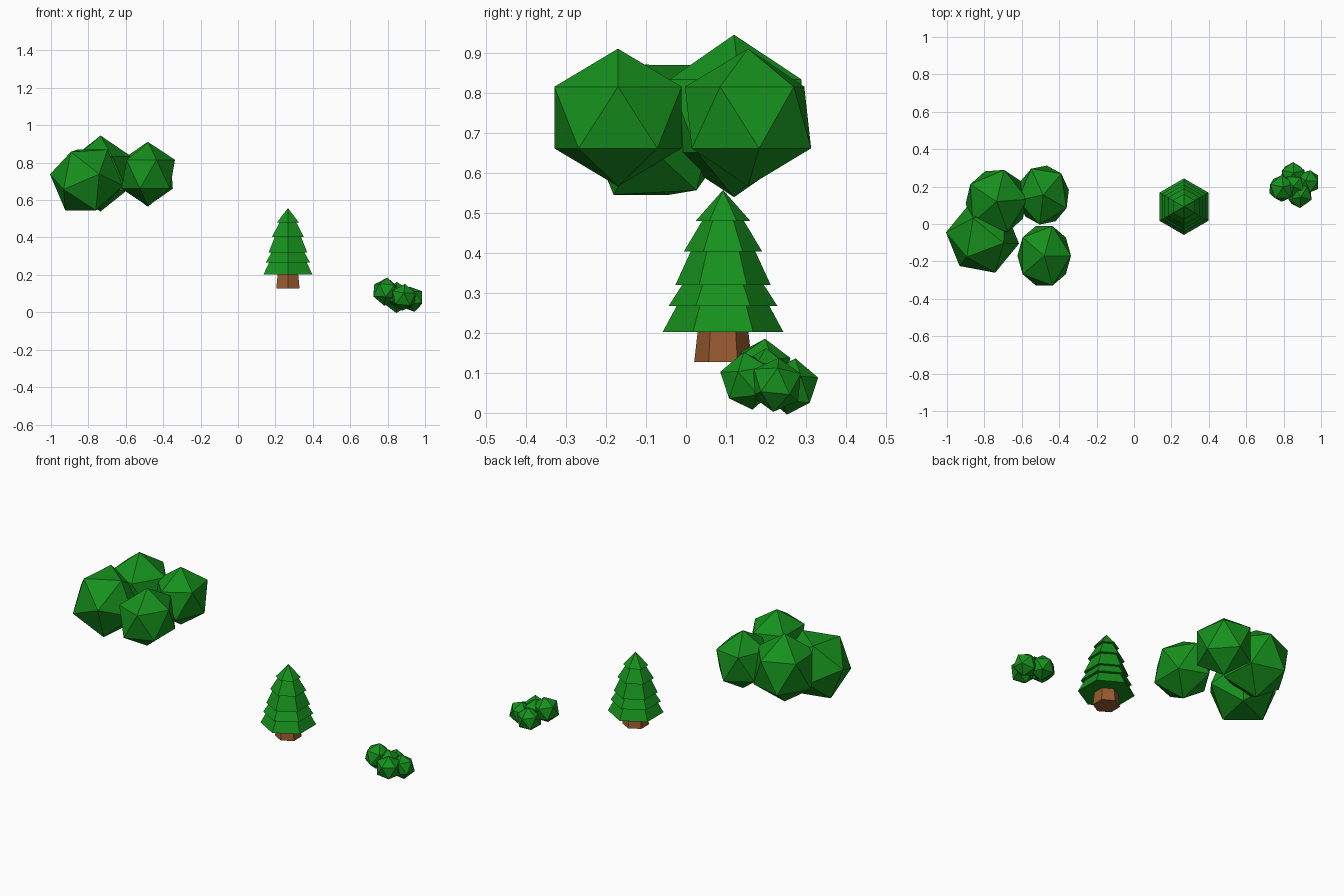
import bpy, bmesh, math
from mathutils import Vector

if "Cube" in bpy.data.objects:
    bpy.data.objects.remove(bpy.data.objects["Cube"])


def material(name, color):
    m = bpy.data.materials.new(name)
    m.diffuse_color = color
    m.use_nodes = True
    m.node_tree.nodes["Principled BSDF"].inputs["Base Color"].default_value = m.diffuse_color
    return m


LEAF = material("leaf_green", (0.008, 0.28, 0.012, 1))
BARK = material("bark_brown", (0.31, 0.105, 0.03, 1))


def finish(name, bm, mat):
    bmesh.ops.recalc_face_normals(bm, faces=bm.faces)
    me = bpy.data.meshes.new(name)
    bm.to_mesh(me)
    bm.free()
    me.materials.append(mat)
    ob = bpy.data.objects.new(name, me)
    bpy.context.collection.objects.link(ob)
    return ob


def clump(name, centre, radii, axis, toward):
    """Twenty-sided leaf ball: one corner along axis, a neighbour corner toward the second direction."""
    a = Vector(axis).normalized()
    t = Vector(toward)
    u = (t - a * t.dot(a)).normalized()
    v = a.cross(u)
    pts = [a, -a]
    for k in range(5):
        ang = math.tau * k / 5
        p = (u * math.cos(ang) + v * math.sin(ang)) * 2 / math.sqrt(5) + a / math.sqrt(5)
        pts += [p, -p]
    bm = bmesh.new()
    for p in pts:
        bm.verts.new(Vector(centre) + Vector([p[i] * radii[i] for i in range(3)]))
    bmesh.ops.convex_hull(bm, input=bm.verts)
    return finish(name, bm, LEAF)


def heading(deg):
    return (math.cos(math.radians(deg)), math.sin(math.radians(deg)), 0)


def hex_lathe(name, cx, cy, profile, mat):
    """Six-sided turned solid, closed at both ends."""
    bm = bmesh.new()
    rings = []
    for r, z in profile:
        n = 6 if r > 0 else 1
        rings.append([bm.verts.new((cx + r * math.cos(math.pi / 2 + math.tau * k / 6),
                                    cy + r * math.sin(math.pi / 2 + math.tau * k / 6), z))
                      for k in range(n)])
    for lo, hi in zip(rings, rings[1:]):
        for k in range(6):
            j = (k + 1) % 6
            if len(hi) == 1:
                bm.faces.new((lo[k], lo[j], hi[0]))
            else:
                bm.faces.new((lo[k], lo[j], hi[j], hi[k]))
    bm.faces.new(rings[0][::-1])
    if len(rings[-1]) > 1:
        bm.faces.new(rings[-1])
    return finish(name, bm, mat)


UP = (0, 0, 1)

# Large floating tree crown
clump("crown_left", (-0.81, -0.075, 0.707), (0.2, 0.2, 0.2), (0.064, -0.175, 0.03), (0.05, -0.105, -0.167))
clump("crown_top", (-0.735, 0.12, 0.742), (0.185, 0.195, 0.203), UP, heading(4))
clump("crown_back", (-0.485, 0.155, 0.738), (0.155, 0.178, 0.172), UP, heading(46))
clump("crown_front", (-0.48, -0.17, 0.738), (0.16, 0.187, 0.172), UP, heading(0))

# Small bush
bush = [
    ((0.79, 0.19, 0.11), 0.076, (0.1, 0.1, 1), 20),
    ((0.93, 0.225, 0.07), 0.069, (-0.2, 0.1, 1), 0),
    ((0.85, 0.263, 0.066), 0.071, (0.05, 0.15, 1), 90),
    ((0.885, 0.155, 0.08), 0.073, (0.1, -0.15, 1), -90),
    ((0.85, 0.2, 0.092), 0.07, UP, 50),
]
for i, (c, r, ax, deg) in enumerate(bush):
    clump(f"bush_clump_{i + 1}", c, (r, r, r), ax, heading(deg))

# Tiered conifer and trunk
TX, TY = 0.267, 0.0925
hex_lathe("conifer_tiers", TX, TY, [
    (0.151, 0.202), (0.116, 0.267),
    (0.136, 0.267), (0.102, 0.32),
    (0.119, 0.32), (0.081, 0.403),
    (0.098, 0.403), (0.052, 0.48),
    (0.068, 0.48), (0, 0.557)], LEAF)
hex_lathe("conifer_trunk", TX, TY, [(0.072, 0.127), (0.062, 0.215)], BARK)
